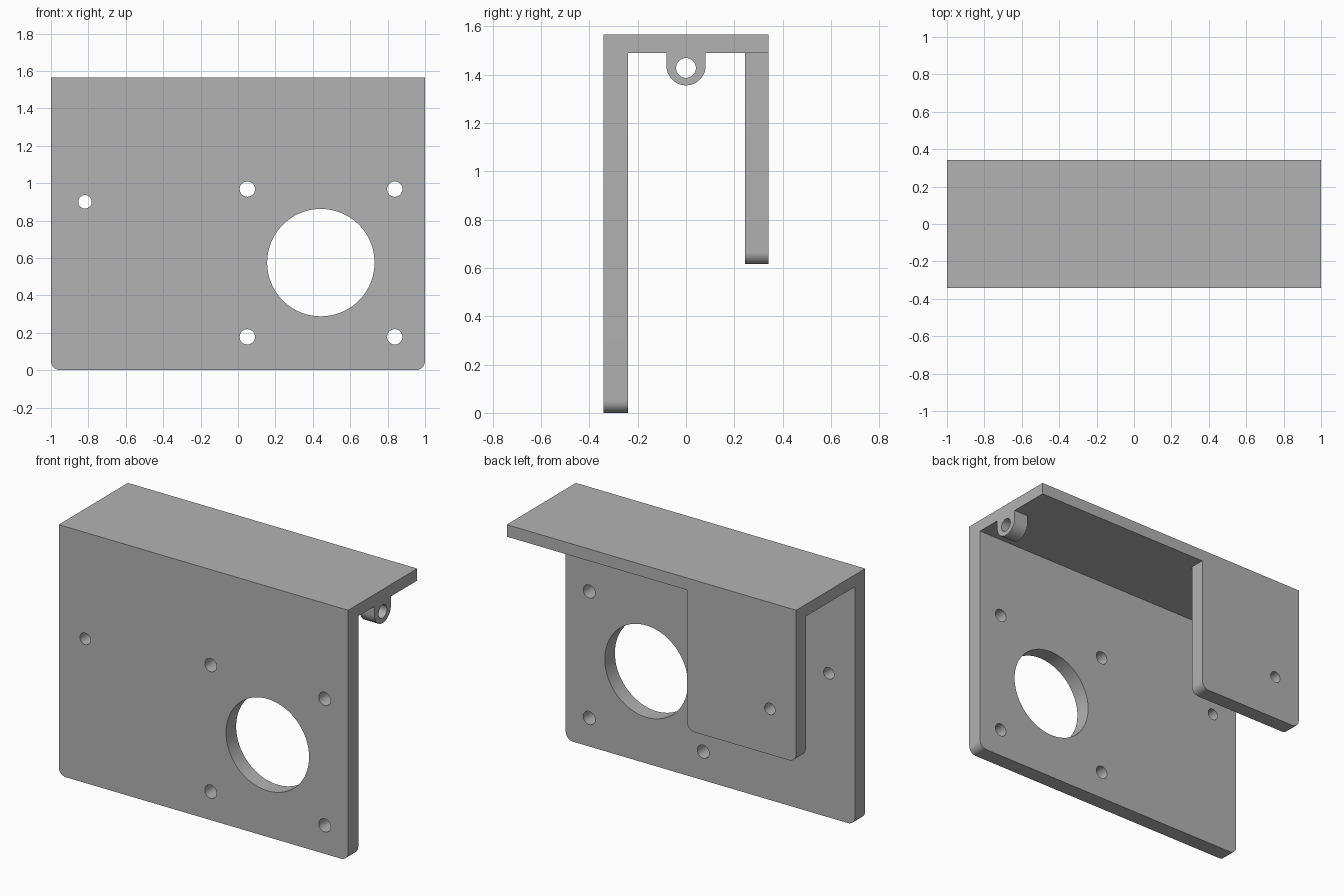
import bpy
import bmesh
from math import sin, cos, pi, radians
from mathutils import Matrix, Vector

cube = bpy.data.objects.get("Cube")
if cube:
    bpy.data.objects.remove(cube)

W, D, H = 1.0, 0.341, 1.565      # half width, half depth, height
UNDER = 1.49                     # underside of the top plate
BOLT, PIN = 0.041, 0.036         # hole radii

metal = bpy.data.materials.new("grey_metal")
metal.use_nodes = True
GREY = (0.45, 0.45, 0.45, 1)
metal.diffuse_color = GREY
metal.node_tree.nodes["Principled BSDF"].inputs["Base Color"].default_value = GREY


def arc(cx, cz, r, start, sweep, steps):
    return [(cx + r * cos(start + sweep * i / steps),
             cz + r * sin(start + sweep * i / steps)) for i in range(steps + 1)]


def circle(cx, cz, r, steps=48):
    return arc(cx, cz, r, 0, 2 * pi, steps)[:-1]


def plate_outline(x0, x1, z0, z1, r):
    """Rectangle with its two bottom corners rounded."""
    return ([(x1, z1), (x0, z1)]
            + arc(x0 + r, z0 + r, r, pi, pi / 2, 10)
            + arc(x1 - r, z0 + r, r, 1.5 * pi, pi / 2, 10))


def extrude_shape(name, loops, to_world, depth):
    """Fill an outline with holes, then extrude it along the depth vector."""
    bm = bmesh.new()
    edges = []
    for loop in loops:
        vs = [bm.verts.new(to_world(u, v)) for u, v in loop]
        edges += [bm.edges.new((a, b)) for a, b in zip(vs, vs[1:] + vs[:1])]
    bmesh.ops.triangle_fill(bm, edges=edges, use_beauty=True)
    ext = bmesh.ops.extrude_face_region(bm, geom=bm.faces[:], use_keep_orig=True)
    moved = [g for g in ext["geom"] if isinstance(g, bmesh.types.BMVert)]
    bmesh.ops.translate(bm, verts=moved, vec=depth)
    bmesh.ops.recalc_face_normals(bm, faces=bm.faces[:])
    mesh = bpy.data.meshes.new(name)
    bm.to_mesh(mesh)
    bm.free()
    mesh.materials.append(metal)
    obj = bpy.data.objects.new(name, mesh)
    bpy.context.collection.objects.link(obj)
    bpy.ops.object.select_all(action="DESELECT")
    obj.select_set(True)
    bpy.context.view_layer.objects.active = obj
    bpy.ops.object.shade_smooth_by_angle(angle=radians(30))
    return obj


# Front plate with the large opening, four bolt holes and a pin hole
front_holes = [circle(0.443, 0.575, 0.287, 96), circle(-0.818, 0.9, PIN)]
front_holes += [circle(x, z, BOLT) for x in (0.05, 0.838) for z in (0.178, 0.968)]
extrude_shape("front_plate", [plate_outline(-W, W, 0, H, 0.05)] + front_holes,
              lambda x, z: (x, -D, z), Vector((0, 0.1, 0)))

# Top plate behind it
extrude_shape("top_plate", [[(-W, UNDER), (W, UNDER), (W, H), (-W, H)]],
              lambda x, z: (x, 0.1 - D, z), Vector((0, 2 * D - 0.1, 0)))

# Short back plate with a matching pin hole
extrude_shape("back_plate",
              [plate_outline(-W, -0.247, 0.615, UNDER, 0.05), circle(-0.818, 0.9, PIN)],
              lambda x, z: (x, D, z), Vector((0, -0.097, 0)))

# Hinge lug under the top plate at the left end
lug = [(0.081, UNDER), (-0.081, UNDER)] + arc(0, 1.436, 0.081, pi, pi, 24)
extrude_shape("hinge_lug", [lug, circle(0, 1.427, BOLT)],
              lambda y, z: (W, y, z), Vector((-0.1, 0, 0)))
